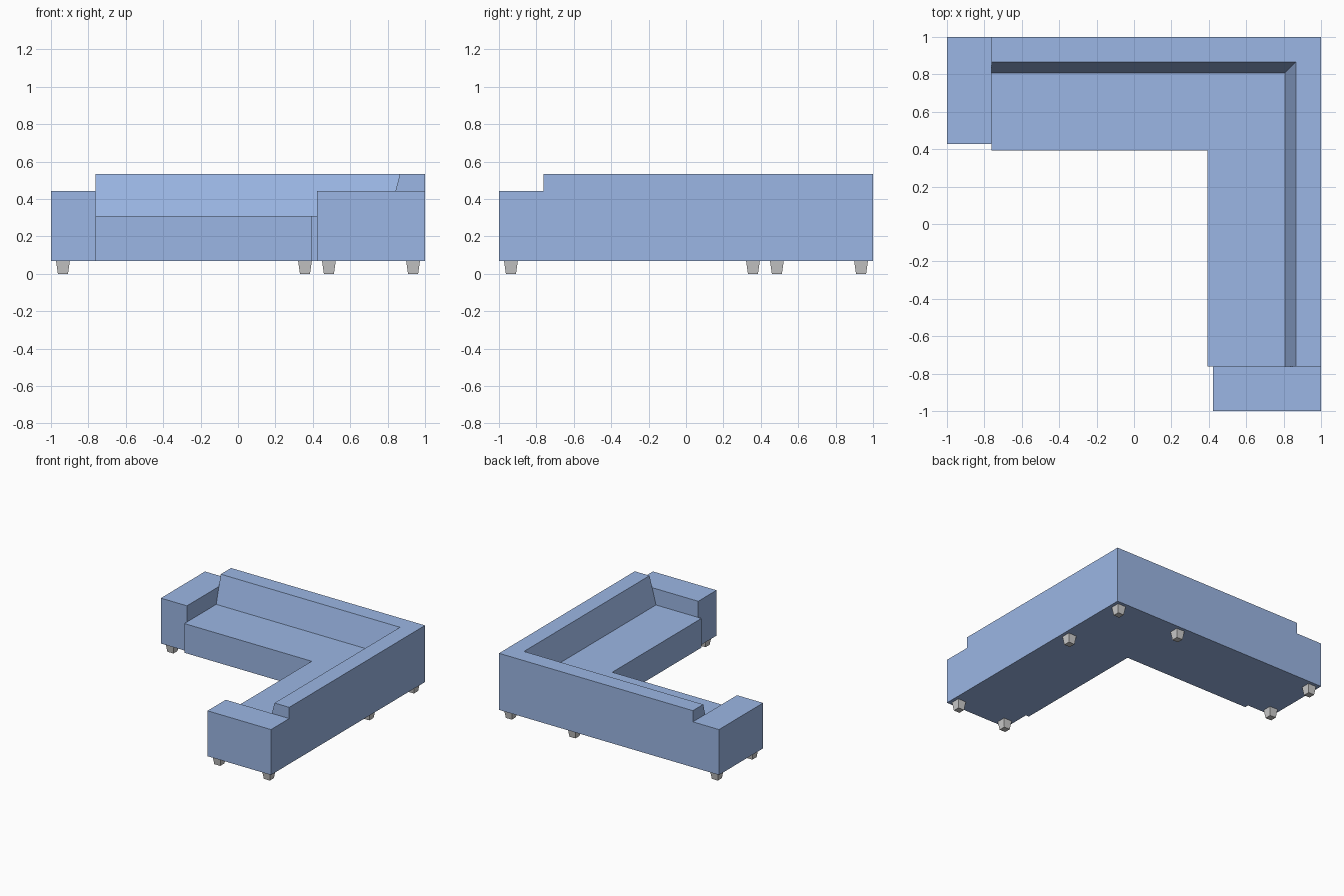
import bpy, bmesh

if "Cube" in bpy.data.objects:
    bpy.data.objects.remove(bpy.data.objects["Cube"])

blue = bpy.data.materials.new("blue_fabric")
blue.diffuse_color = (0.33, 0.47, 0.78, 1)
blue.use_nodes = True
blue.node_tree.nodes["Principled BSDF"].inputs["Base Color"].default_value = blue.diffuse_color


def finish(name, bm, mat=None):
    bmesh.ops.recalc_face_normals(bm, faces=bm.faces)
    mesh = bpy.data.meshes.new(name)
    bm.to_mesh(mesh)
    bm.free()
    obj = bpy.data.objects.new(name, mesh)
    bpy.context.collection.objects.link(obj)
    if mat:
        mesh.materials.append(mat)
    return obj


def loft(name, rings, mat=None):
    """Join matching rings of points with quads and cap both ends."""
    bm = bmesh.new()
    rows = [[bm.verts.new(p) for p in ring] for ring in rings]
    n = len(rows[0])
    for a, b in zip(rows, rows[1:]):
        for i in range(n):
            j = (i + 1) % n
            bm.faces.new((a[i], a[j], b[j], b[i]))
    bm.faces.new(rows[0])
    bm.faces.new(rows[-1])
    # merge the flat faces that meet at the mitre
    bmesh.ops.dissolve_limit(bm, angle_limit=0.001, verts=bm.verts, edges=bm.edges)
    return finish(name, bm, mat)


def rect(x0, x1, y0, y1, z):
    return [(x0, y0, z), (x1, y0, z), (x1, y1, z), (x0, y1, z)]


BASE, ARM_TOP, END = 0.07, 0.443, -0.763

# Seat and sloped backrest: one profile (depth from the back, height) mitred round the corner
profile = [(0, BASE), (0, 0.535), (0.134, 0.535), (0.193, 0.31), (0.606, 0.31), (0.606, BASE)]
loft("seat_and_backrest", [
    [(END, 1 - d, z) for d, z in profile],
    [(1 - d, 1 - d, z) for d, z in profile],
    [(1 - d, END, z) for d, z in profile],
], blue)

# Armrests at both ends
loft("left_armrest", [rect(-1, END, 0.427, 1, z) for z in (BASE, ARM_TOP)], blue)
loft("right_armrest", [rect(0.423, 1, -1, END, z) for z in (BASE, ARM_TOP)], blue)

# Tapered square legs
legs = [(0.936, 0.936), (0.936, 0.358), (0.358, 0.936),
        (-0.936, 0.936), (-0.936, 0.486), (0.936, -0.936), (0.486, -0.936)]
for k, (x, y) in enumerate(legs, 1):
    loft(f"leg_{k}", [rect(x - r, x + r, y - r, y + r, z)
                      for r, z in ((0.027, 0), (0.037, BASE))])
